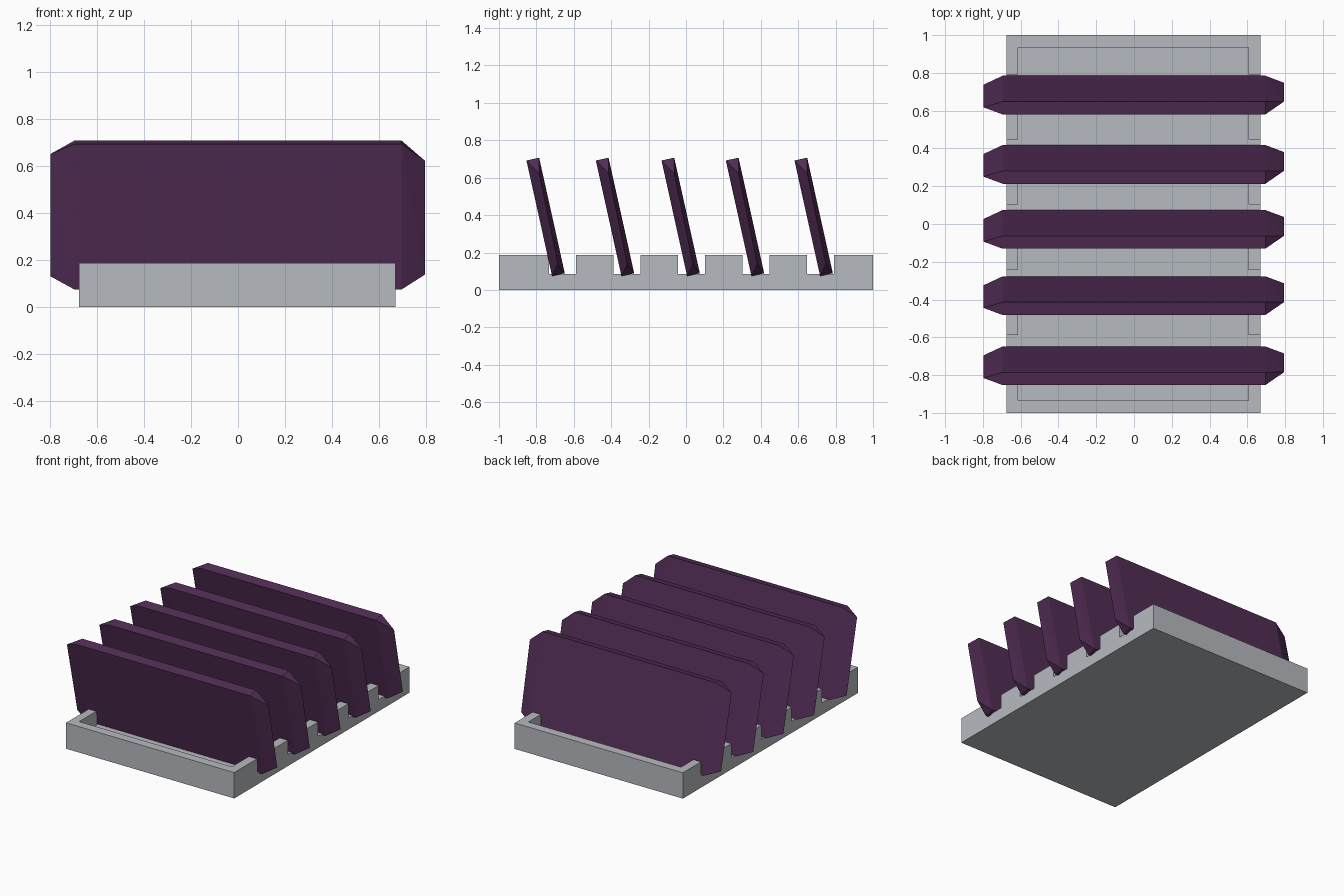
import bpy, bmesh
from mathutils import Matrix, Vector

cube = bpy.data.objects.get("Cube")
if cube:
    bpy.data.objects.remove(cube, do_unlink=True)


def material(name, color):
    mat = bpy.data.materials.new(name)
    mat.use_nodes = True
    mat.diffuse_color = color
    bsdf = next(n for n in mat.node_tree.nodes if n.type == 'BSDF_PRINCIPLED')
    bsdf.inputs["Base Color"].default_value = color
    return mat


def add_object(name, bm, mat):
    bmesh.ops.recalc_face_normals(bm, faces=bm.faces)
    mesh = bpy.data.meshes.new(name)
    bm.to_mesh(mesh)
    bm.free()
    mesh.materials.append(mat)
    obj = bpy.data.objects.new(name, mesh)
    bpy.context.scene.collection.objects.link(obj)
    return obj


def box(name, low, high, mat):
    low, high = Vector(low), Vector(high)
    bm = bmesh.new()
    place = Matrix.Translation((low + high) / 2) @ Matrix.Diagonal(high - low).to_4x4()
    bmesh.ops.create_cube(bm, size=1, matrix=place)
    return add_object(name, bm, mat)


def cut(target, cutter):
    """Subtract the cutter, then throw it away."""
    cutter.hide_render = True
    mod = target.modifiers.new("cut", 'BOOLEAN')
    mod.operation = 'DIFFERENCE'
    mod.solver = 'EXACT'
    mod.object = cutter
    bpy.context.view_layer.objects.active = target
    bpy.ops.object.modifier_apply(modifier=mod.name)
    bpy.data.objects.remove(cutter, do_unlink=True)


grey = material("light grey", (0.47, 0.49, 0.52, 1))
purple = material("dark purple", (0.085, 0.026, 0.092, 1))

# Shallow tray with notched side walls
FLOOR = 0.085
tray = box("tray", (-0.675, -1, 0), (0.67, 1, 0.187), grey)
cut(tray, box("cavity", (-0.615, -0.935, FLOOR), (0.605, 0.935, 0.5), grey))
for i in range(5):
    y = -0.66 + 0.345 * i
    cut(tray, box("notch", (-1, y - 0.072, FLOOR), (1, y + 0.072, 0.5), grey))

# Leaning slats: slanted box sections whose ends taper to a ridge
BOTTOM_FRONT = Vector((0, 0.032, 0.074))
TOP_FRONT = Vector((0, -0.105, 0.692))
THICKNESS = Vector((0, 0.068, 0.015))


def front_point(z):
    t = (z - BOTTOM_FRONT.z) / (TOP_FRONT.z - BOTTOM_FRONT.z)
    return BOTTOM_FRONT.lerp(TOP_FRONT, t)


def slat(name, y):
    bm = bmesh.new()
    points = [Vector((x, 0, 0)) + p + THICKNESS * k
              for x in (-0.695, 0.695)
              for p in (BOTTOM_FRONT, TOP_FRONT) for k in (0, 1)]
    # Ridge ends: x, height, share of the thickness
    for x, z, k in ((-0.797, 0.13, 0.46), (-0.797, 0.65, 0.4),
                    (0.794, 0.137, 0.63), (0.794, 0.622, 0.74)):
        points.append(Vector((x, 0, 0)) + front_point(z - THICKNESS.z * k) + THICKNESS * k)
    for p in points:
        bm.verts.new(p)
    bmesh.ops.convex_hull(bm, input=bm.verts)
    bmesh.ops.dissolve_limit(bm, angle_limit=0.01, verts=bm.verts, edges=bm.edges)
    add_object(name, bm, purple).location.y = y


for n, y in enumerate((-0.748, -0.377, -0.026, 0.318, 0.685), 1):
    slat(f"slat_{n}", y)
